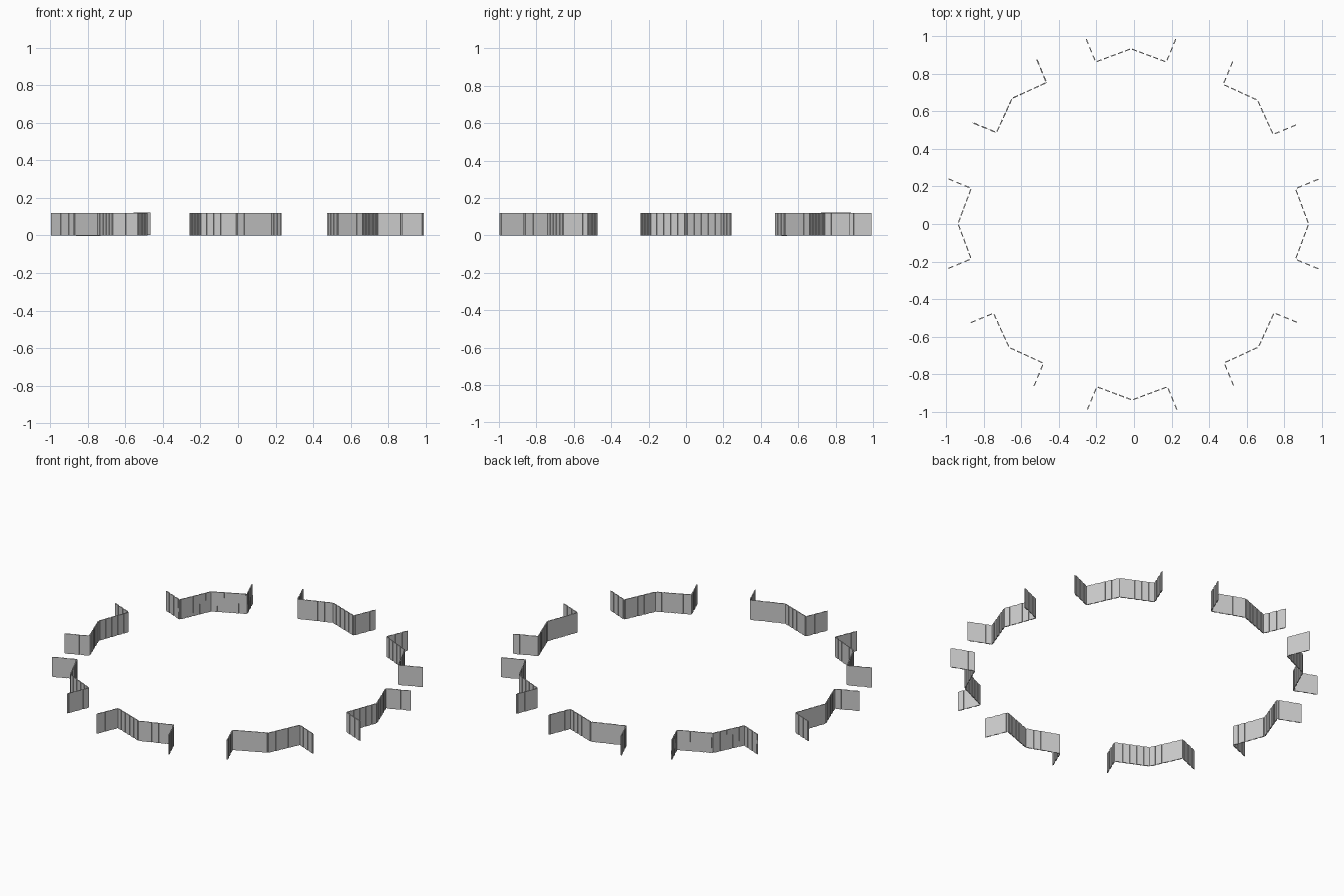
import bpy, bmesh, math
from mathutils import Matrix, Vector

if "Cube" in bpy.data.objects:
    bpy.data.objects.remove(bpy.data.objects["Cube"])

HEIGHT, PLANK, PITCH, THICK = 0.12, 0.028, 0.042, 0.006
# zig-zag plan of one wall section, facing +x
PLAN = [(0.99, 0.242), (0.86, 0.188), (0.93, 0), (0.86, -0.188), (0.99, -0.242)]
# small placement offsets of the eight sections, anticlockwise from +x
SHIFTS = [(0, 0), (0, 0.002), (-0.016, 0.003), (0.009, 0.012),
          (-0.007, 0.002), (-0.007, 0), (-0.01, -0.007), (0.005, 0.002)]


def quad(bm, a, b):
    # vertical sheet above the line a-b
    up = Vector((0, 0, HEIGHT))
    bm.faces.new([bm.verts.new(p) for p in (a, b, b + up, a + up)])


def wall_mesh():
    bm = bmesh.new()
    points = [Vector((x, y, 0)) for x, y in PLAN]
    for a, b in zip(points, points[1:]):
        length = (b - a).length
        d = (b - a) / length
        count = max(1, round(length / PITCH))
        step = length / count
        for i in range(count):
            mid = a + d * step * (i + 0.5)
            # raised upright plank
            m = (Matrix.Translation(mid + Vector((0, 0, HEIGHT / 2)))
                 @ Matrix.Rotation(math.atan2(d.y, d.x), 4, 'Z')
                 @ Matrix.Diagonal((PLANK, THICK, HEIGHT, 1)))
            bmesh.ops.create_cube(bm, size=1, matrix=m)
            # thin webs joining it to its neighbours
            quad(bm, mid - d * step / 2, mid - d * PLANK / 2)
            quad(bm, mid + d * PLANK / 2, mid + d * step / 2)
    mesh = bpy.data.meshes.new("wall_section")
    bm.to_mesh(mesh)
    bm.free()
    return mesh


mesh = wall_mesh()
for i, (dx, dy) in enumerate(SHIFTS):
    wall = bpy.data.objects.new(f"wall_section_{i + 1}", mesh)
    bpy.context.collection.objects.link(wall)
    place = Matrix.Translation((dx, dy, 0)) @ Matrix.Rotation(i * math.pi / 4, 4, 'Z')
    if i == 3:
        # this section leans very slightly along its length
        pivot = Matrix.Translation((-0.65, 0.66, 0))
        tilt = Matrix.Rotation(math.radians(-0.5), 4, Vector((-1, 1, 0)).normalized())
        place = pivot @ tilt @ pivot.inverted() @ place
    wall.matrix_world = place
